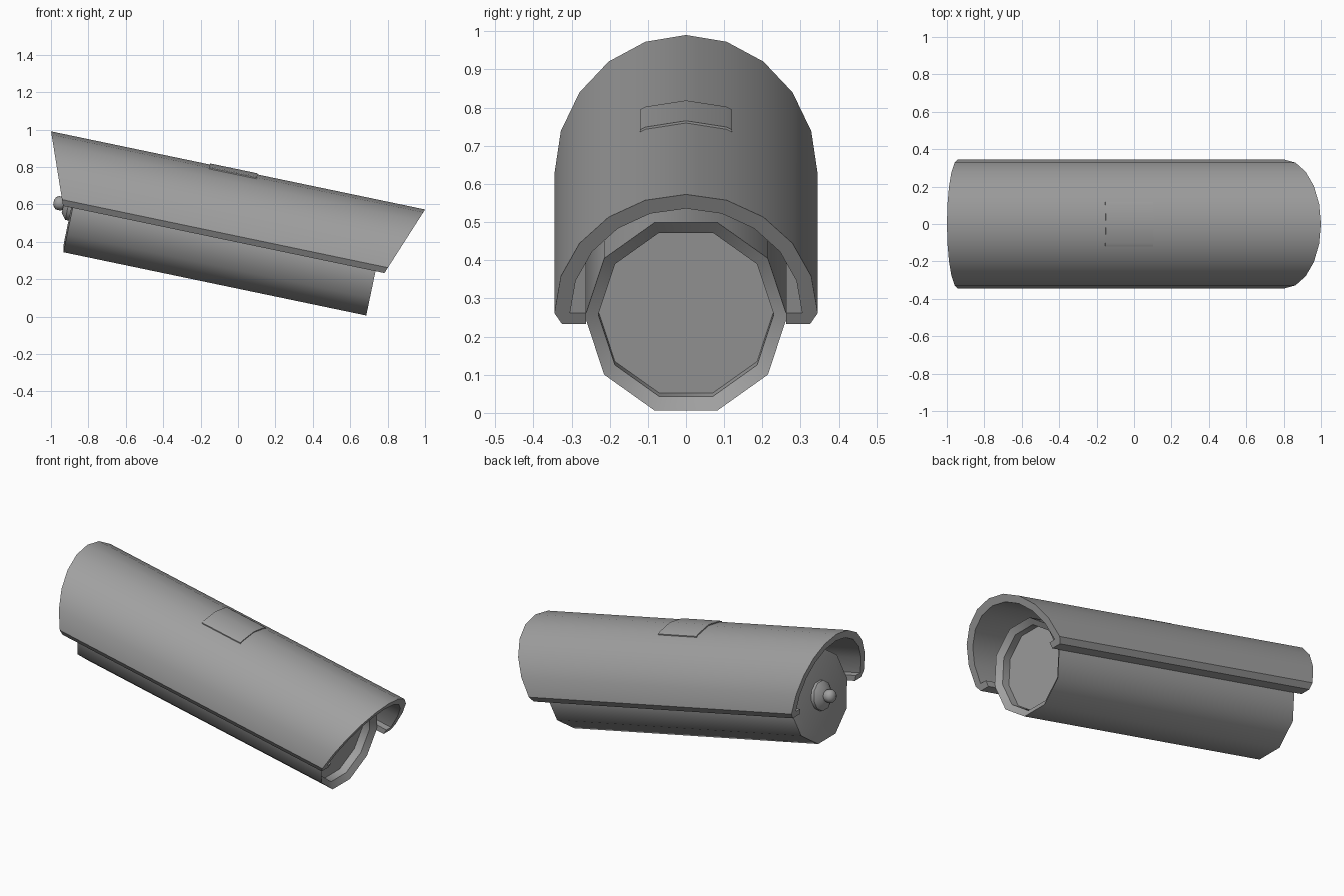
import bpy, math
from mathutils import Matrix

if "Cube" in bpy.data.objects:
    bpy.data.objects.remove(bpy.data.objects["Cube"])

TILT = Matrix.Rotation(math.radians(11.8), 4, 'Y')   # whole camera points downwards
R_HOOD, W_HOOD = 0.345, 0.42                         # hood arch radius and centre height
AXIS_W = 0.398                                       # body centre height

grey = bpy.data.materials.new("mid_grey")
grey.diffuse_color = (0.35, 0.35, 0.35, 1)
grey.use_nodes = True
grey.node_tree.nodes["Principled BSDF"].inputs["Base Color"].default_value = grey.diffuse_color


def make(name, verts, faces, angle):
    mesh = bpy.data.meshes.new(name)
    mesh.from_pydata(verts, [], faces)
    mesh.transform(TILT)
    mesh.materials.append(grey)
    ob = bpy.data.objects.new(name, mesh)
    bpy.context.collection.objects.link(ob)
    bpy.ops.object.select_all(action='DESELECT')
    ob.select_set(True)
    bpy.context.view_layer.objects.active = ob
    bpy.ops.object.mode_set(mode='EDIT')
    bpy.ops.mesh.select_all(action='SELECT')
    bpy.ops.mesh.normals_make_consistent(inside=False)
    bpy.ops.object.mode_set(mode='OBJECT')
    bpy.ops.object.shade_smooth_by_angle(angle=math.radians(angle))
    return ob


def extrude(name, outline, back, front, angle):
    """Closed (y, w) outline extruded along u; the ends are functions of w."""
    n = len(outline)
    verts = [(back(w), y, w) for y, w in outline] + [(front(w), y, w) for y, w in outline]
    faces = [(i, (i + 1) % n, n + (i + 1) % n, n + i) for i in range(n)]
    faces += [tuple(range(n))[::-1], tuple(range(n, 2 * n))]
    return make(name, verts, faces, angle)


def turned(name, profile, sides, angle):
    """(u, radius) profile turned round the body axis, with capped ends."""
    verts, faces = [], []
    for u, r in profile:
        for k in range(sides):
            a = 2 * math.pi * k / sides
            verts.append((u, r * math.cos(a), AXIS_W + r * math.sin(a)))
    for j in range(len(profile) - 1):
        for k in range(sides):
            m = (k + 1) % sides
            faces.append((j * sides + k, j * sides + m, (j + 1) * sides + m, (j + 1) * sides + k))
    last = (len(profile) - 1) * sides
    faces += [tuple(range(sides))[::-1], tuple(range(last, last + sides))]
    return make(name, verts, faces, angle)


def arch(r):
    return [(r * math.cos(math.radians(18 * k)), W_HOOD + r * math.sin(math.radians(18 * k)))
            for k in range(11)]


# Weather hood: thick arch with inward flanges and slanted ends
top = W_HOOD + R_HOOD
outline = [(0.262, 0.388), (0.325, 0.388)] + arch(R_HOOD)
outline += [(-0.325, 0.388), (-0.262, 0.388), (-0.262, W_HOOD)]
outline += arch(0.304)[::-1] + [(0.262, W_HOOD)]
extrude("weather_hood", outline,
        lambda w: -1.181 + 0.383 * (top - w), lambda w: 0.862 - 0.38 * (top - w), 30)


# Thin mounting plate following the roof of the hood
def roof(y):
    pts = sorted(arch(R_HOOD))
    for (y0, w0), (y1, w1) in zip(pts, pts[1:]):
        if y0 <= y <= y1 and y1 > y0:
            return w0 + (w1 - w0) * (y - y0) / (y1 - y0)
    return W_HOOD


ys = [-0.12, -0.1066, 0, 0.1066, 0.12]
plate = [(y, roof(y) + 0.006) for y in ys] + [(y, roof(y) - 0.004) for y in ys[::-1]]
extrude("roof_plate", plate, lambda w: -0.3135, lambda w: -0.053, 30)

# Ten-sided body with bevelled rim and recessed front window
turned("camera_body", [(-0.992, 0.215), (-0.984, 0.265), (0.67, 0.265),
                       (0.645, 0.23), (0.60, 0.23)], 10, 40)

# Rear socket and rounded cable stud
turned("rear_socket", [(-0.98, 0.085), (-1.01, 0.085), (-1.036, 0.05)], 10, 40)
turned("rear_stud", [(-1.03, 0.028), (-1.045, 0.037), (-1.07, 0.037),
                     (-1.083, 0.027), (-1.09, 0.012)], 12, 50)
